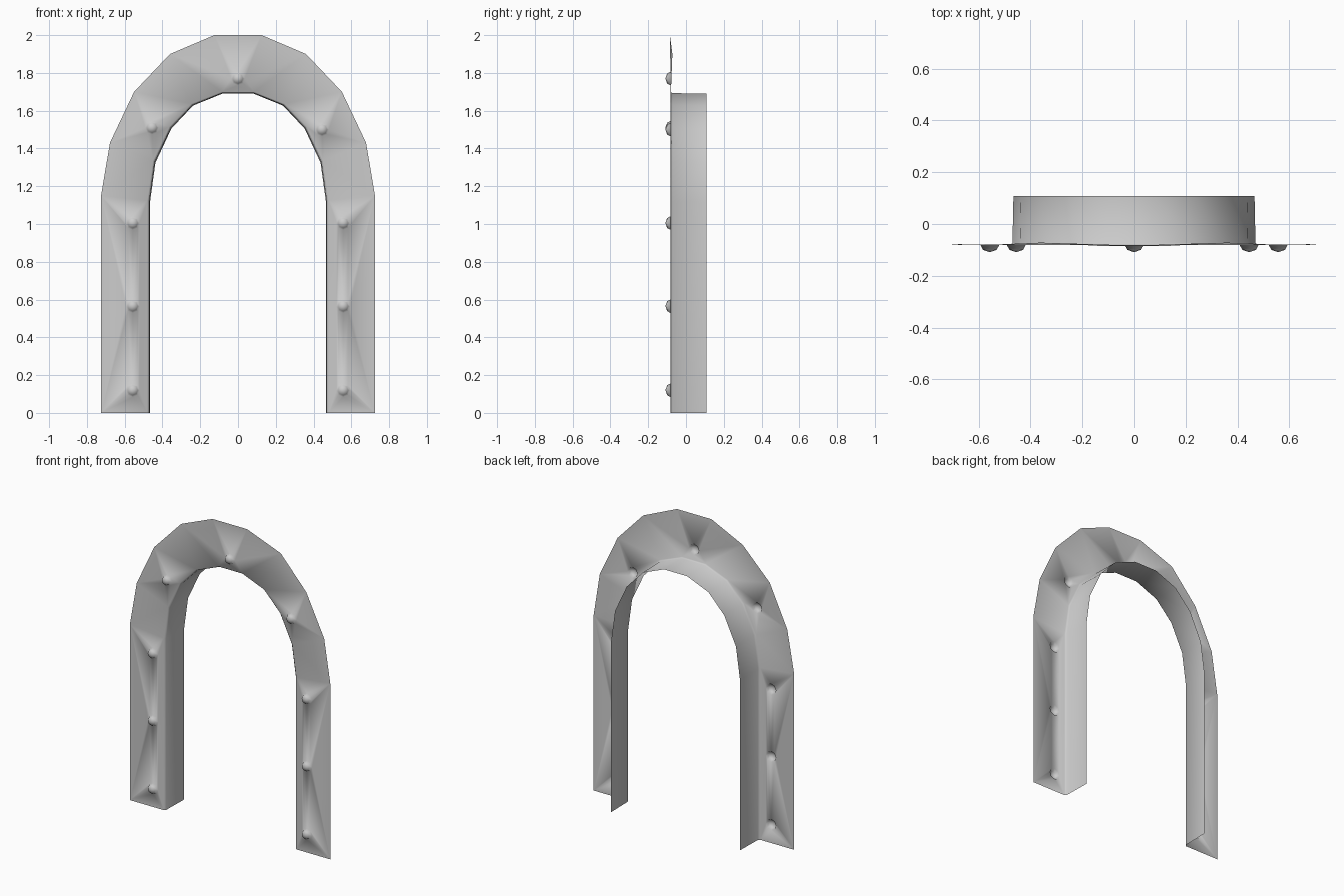
import bpy, bmesh, math
from mathutils import Vector

if "Cube" in bpy.data.objects:
    bpy.data.objects.remove(bpy.data.objects["Cube"])

FRONT, BACK = -0.082, 0.108

# Half profiles of the arch, from the right foot up to the crown
OUTER = [(0.725, 0), (0.725, 1.15), (0.678, 1.43), (0.55, 1.70), (0.36, 1.90), (0.125, 2.0)]
INNER = [(0.466, 0), (0.466, 1.115), (0.437, 1.325), (0.353, 1.505), (0.238, 1.627), (0.083, 1.69)]
# Gentle waviness of the outer rim
RIM_Y = [0, 0, 0.004, 0.002, 0.010, -0.003]

RIVETS = [(-0.455, 1.51), (0, 1.77), (0.445, 1.50)]
RIVETS += [(s * 0.557, z) for s in (-1, 1) for z in (0.12, 0.565, 1.005)]


def mirrored(half):
    return half + [(-x, z) for x, z in reversed(half)]


def chain(bm, verts, closed=False):
    pairs = list(zip(verts, verts[1:]))
    if closed:
        pairs.append((verts[-1], verts[0]))
    return [bm.edges.get(p) or bm.edges.new(p) for p in pairs]


def strip(bm, a, b):
    for i in range(len(a) - 1):
        bm.faces.new((a[i], a[i + 1], b[i + 1], b[i]))


def ring(bm, x, z, r, y, n=8):
    return [bm.verts.new((x + r * math.cos(2 * math.pi * i / n), y,
                          z + r * math.sin(2 * math.pi * i / n))) for i in range(n)]


bm = bmesh.new()

# Soffit: the inner band with a small rounded fold to the front
inner = mirrored(INNER)
rows = []
for y, kx, dz in ((FRONT, 1.03, 0.010), (FRONT + 0.010, 1.008, 0.003), (BACK, 1.0, 0.0)):
    rows.append([bm.verts.new((x * kx, y, z + (dz if z > 0 else 0))) for x, z in inner])
for a, b in zip(rows, rows[1:]):
    strip(bm, a, b)

# Front flange outline
rim = RIM_Y + RIM_Y[::-1]
outer = [bm.verts.new((x, FRONT + dy, z)) for (x, z), dy in zip(mirrored(OUTER), rim)]
edges = chain(bm, outer + rows[0][::-1], closed=True)

# Domed rivets rising out of the flange
for x, z in RIVETS:
    base = ring(bm, x, z, 0.036, FRONT)
    mid = ring(bm, x, z, 0.026, FRONT - 0.018)
    tip = bm.verts.new((x, FRONT - 0.027, z))
    strip(bm, base + base[:1], mid + mid[:1])
    for i in range(8):
        bm.faces.new((mid[i], mid[(i + 1) % 8], tip))
    edges += chain(bm, base, closed=True)

# Flange sheet filled around the rivets
bmesh.ops.triangle_fill(bm, use_beauty=True, use_dissolve=False, edges=edges,
                        normal=Vector((0, -1, 0)))
bmesh.ops.recalc_face_normals(bm, faces=bm.faces[:])
bm.normal_update()
if sum(f.normal.y * f.calc_area() for f in bm.faces) > 0:
    bmesh.ops.reverse_faces(bm, faces=bm.faces[:])
for f in bm.faces:
    f.smooth = True

mesh = bpy.data.meshes.new("riveted_arch_trim")
bm.to_mesh(mesh)
bm.free()
arch = bpy.data.objects.new("riveted_arch_trim", mesh)
bpy.context.collection.objects.link(arch)
